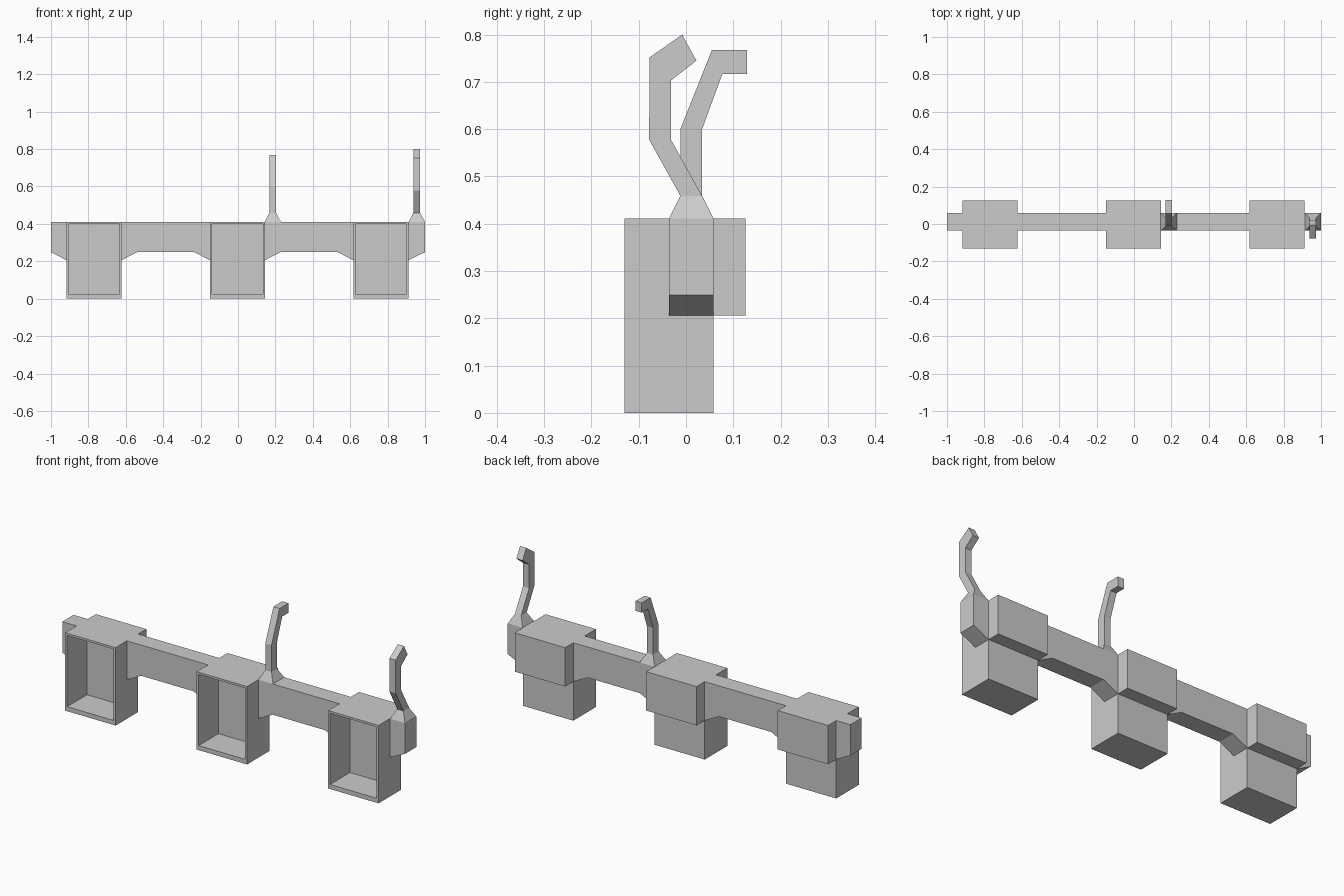
import bpy, bmesh
from mathutils import Vector

if "Cube" in bpy.data.objects:
    bpy.data.objects.remove(bpy.data.objects["Cube"])


def finish(name, bm):
    bmesh.ops.recalc_face_normals(bm, faces=bm.faces)
    mesh = bpy.data.meshes.new(name)
    bm.to_mesh(mesh)
    bm.free()
    obj = bpy.data.objects.new(name, mesh)
    bpy.context.collection.objects.link(obj)
    return obj


def prism(points, start, depth):
    """Extrude a closed outline of 3D points made at 'start' along the depth vector."""
    bm = bmesh.new()
    face = bm.faces.new([bm.verts.new(start(a, b)) for a, b in points])
    new = bmesh.ops.extrude_face_region(bm, geom=[face], use_keep_orig=True)["geom"]
    moved = [v for v in new if isinstance(v, bmesh.types.BMVert)]
    bmesh.ops.translate(bm, verts=moved, vec=Vector(depth))
    bmesh.ops.recalc_face_normals(bm, faces=bm.faces)
    return bm


TOP = 0.411
BAR_Y0, BAR_Y1 = -0.036, 0.058
HALF = 0.147
CENTRES = (-0.77, -0.003, 0.764)

# Stepped casings with an open recess in the front
casing_profile = [(-0.13, 0), (0.058, 0), (0.058, 0.206), (0.126, 0.206),
                  (0.126, TOP), (-0.13, TOP)]
for cx in CENTRES:
    bm = prism(casing_profile, lambda y, z: (cx - HALF, y, z), (2 * HALF, 0, 0))
    front = min(bm.faces, key=lambda f: f.calc_center_median().y)
    bmesh.ops.inset_individual(bm, faces=[front], thickness=0.016)
    for v in front.verts:
        if v.co.z < 0.1:
            v.co.z = 0.024
    inner = bmesh.ops.extrude_discrete_faces(bm, faces=[front])["faces"][0]
    bmesh.ops.translate(bm, verts=inner.verts, vec=(0, 0.165, 0))
    finish("casing", bm)

# Beam sections between the casings, deeper where they meet them
FLARE = 0.084


def beam(name, outline):
    finish(name, prism(outline, lambda x, z: (x, BAR_Y0, z), (0, BAR_Y1 - BAR_Y0, 0)))


for left, right in zip(CENTRES, CENTRES[1:]):
    a, b = left + HALF, right - HALF
    beam("beam", [(a, TOP), (a, 0.206), (a + FLARE, 0.249), (b - FLARE, 0.249),
                  (b, 0.206), (b, TOP)])
for inside, end in ((CENTRES[0] - HALF, -1), (CENTRES[2] + HALF, 1)):
    beam("beam_end", [(inside, TOP), (inside, 0.206), (end, 0.249), (end, TOP)])

# Bent hooks in opposite directions, each on a tapered collar
back_hook = [(-0.012, 0.459), (-0.012, 0.6), (0.055, 0.768), (0.129, 0.768),
             (0.129, 0.717), (0.077, 0.717), (0.034, 0.6), (0.034, 0.459)]
front_hook = [(-0.012, 0.459), (-0.078, 0.578), (-0.077, 0.752), (-0.008, 0.8),
              (0.022, 0.745), (-0.032, 0.703), (-0.032, 0.578), (0.034, 0.459)]
for name, cx, profile in (("back_hook", 0.186, back_hook), ("front_hook", 0.956, front_hook)):
    half = 0.018
    finish(name, prism(profile, lambda y, z: (cx - half, y, z), (2 * half, 0, 0)))

    bm = bmesh.new()
    bmesh.ops.create_cube(bm, size=1)
    for v in bm.verts:
        upper = v.co.z > 0
        hx = half if upper else 0.043
        hy = 0.023 if upper else 0.047
        v.co = (cx + (hx if v.co.x > 0 else -hx),
                0.011 + (hy if v.co.y > 0 else -hy),
                0.459 if upper else TOP)
    finish(name + "_collar", bm)
